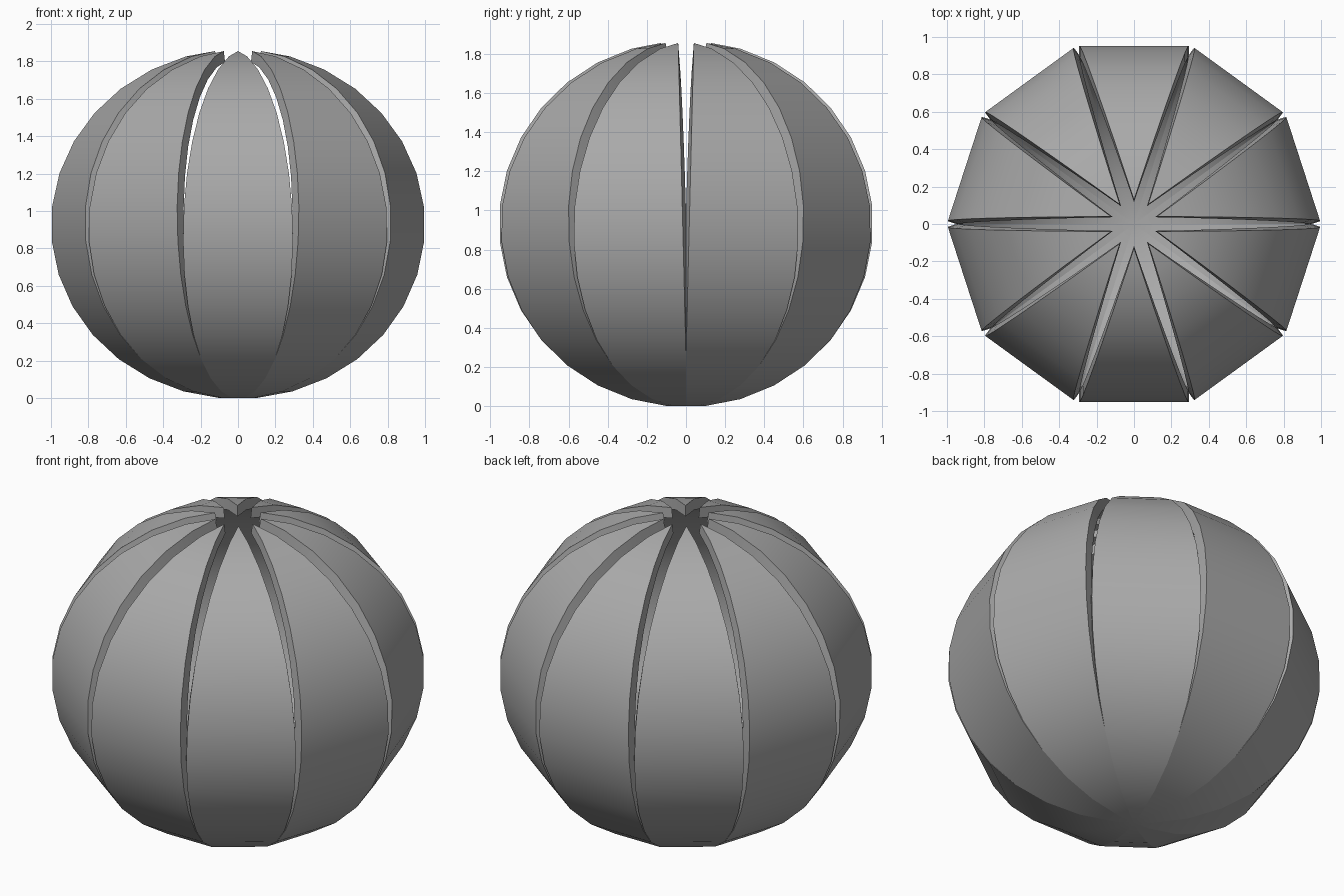
import bpy, math
from mathutils import Vector

if "Cube" in bpy.data.objects:
    bpy.data.objects.remove(bpy.data.objects["Cube"])

COUNT = 10
HALF = math.pi / COUNT           # half the angle of one petal
APOTHEM, CENTRE_Z = 0.956, 0.931
TOP_Z, SLIT_Z, SLIT_TOP = 1.86, 0.25, 0.04
THICK = 0.06
STEPS = 32                       # segments in a full profile circle

grey = bpy.data.materials.new("mid_grey")
grey.diffuse_color = (0.4, 0.4, 0.4, 1)
grey.use_nodes = True
grey.node_tree.nodes["Principled BSDF"].inputs["Base Color"].default_value = grey.diffuse_color


def half_width(r, z):
    """Half width of a petal, narrowed by the slit that widens upwards."""
    slit = SLIT_TOP * max(0.0, (z - SLIT_Z) / (TOP_Z - SLIT_Z))
    return r * math.tan(HALF) - slit / math.cos(HALF)


# Profile of one petal, from the bottom centre to the pointed tip
profile = [(0.0, 0.0)]
limit = math.sin(math.pi / 2 - math.pi / STEPS)
for i in range(STEPS // 2):
    a = -math.pi / 2 + (i + 0.5) * 2 * math.pi / STEPS
    r, z = APOTHEM * math.cos(a), CENTRE_Z * (1 + math.sin(a) / limit)
    if half_width(r, z) <= 0:
        r0, z0 = profile[-1]     # find the tip where the slits meet
        h0, h1 = half_width(r0, z0), half_width(r, z)
        f = h0 / (h0 - h1)
        profile.append((r0 + (r - r0) * f, z0 + (z - z0) * f))
        break
    profile.append((r, z))

# Petal strip: a point at each end, pairs of points between
verts, rows = [], []
for k, (r, z) in enumerate(profile):
    h = half_width(r, z)
    if k in (0, len(profile) - 1):
        rows.append([len(verts)])
        verts.append(Vector((0, -r, z)))
    else:
        rows.append([len(verts), len(verts) + 1])
        verts += [Vector((-h, -r, z)), Vector((h, -r, z))]
faces = [lo + hi[::-1] for lo, hi in zip(rows, rows[1:])]

mesh = bpy.data.meshes.new("petal")
mesh.from_pydata(verts, [], faces)
mesh.materials.append(grey)

# Ring of thick petals
for k in range(COUNT):
    petal = bpy.data.objects.new(f"petal_{k + 1}", mesh.copy())
    bpy.context.collection.objects.link(petal)
    petal.rotation_euler.z = k * 2 * HALF
    shell = petal.modifiers.new("thickness", 'SOLIDIFY')
    shell.thickness, shell.offset = THICK, -1
    bpy.ops.object.select_all(action='DESELECT')
    petal.select_set(True)
    bpy.context.view_layer.objects.active = petal
    bpy.ops.object.modifier_apply(modifier=shell.name)
    bpy.ops.object.shade_smooth_by_angle(angle=math.radians(30))
